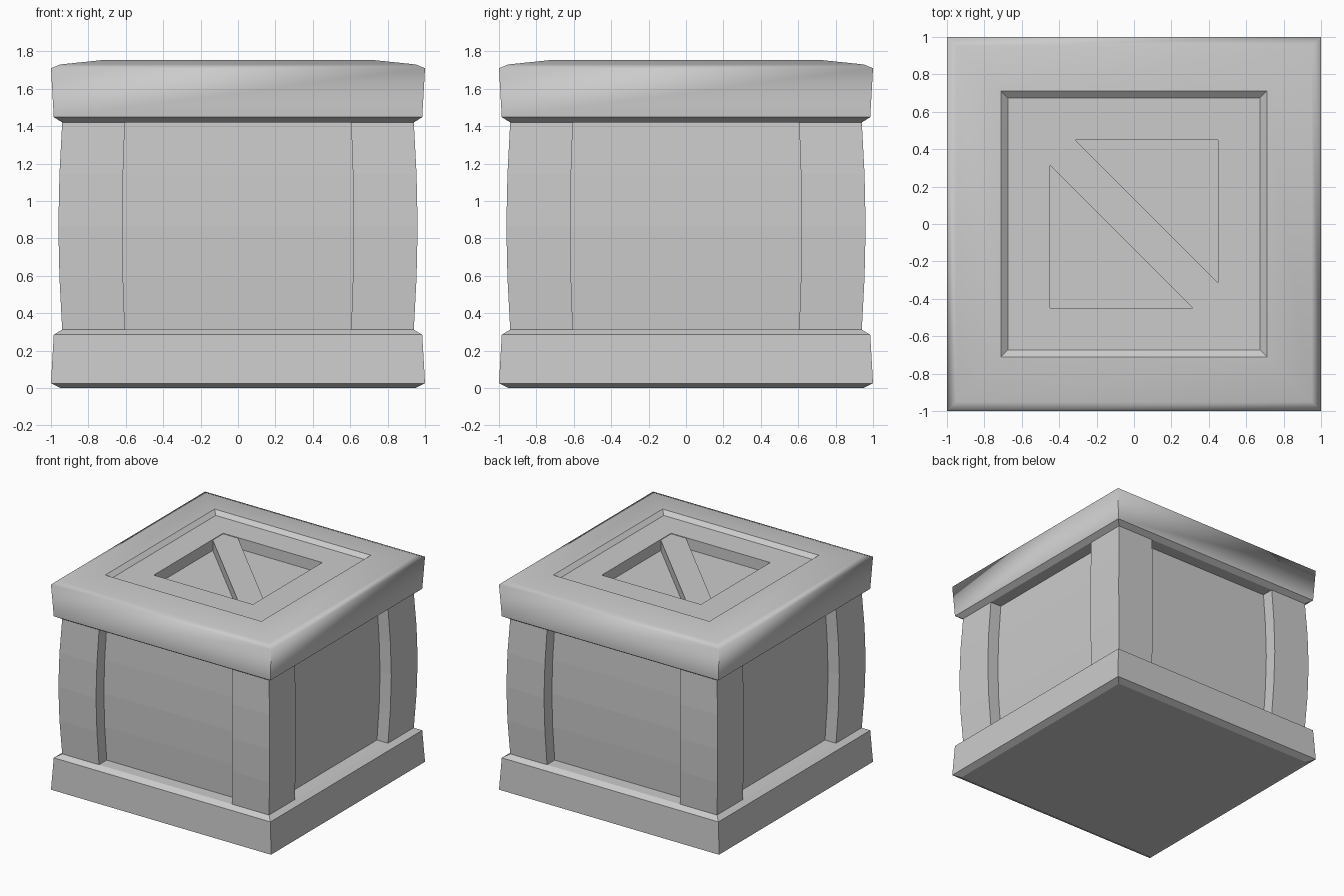
import bpy, bmesh, math

if "Cube" in bpy.data.objects:
    bpy.data.objects.remove(bpy.data.objects["Cube"])


def loft(name, outline, levels, cap_start=True, cap_end=True):
    """Stack scaled copies of a flat outline; levels are (scale, z)."""
    bm = bmesh.new()
    rings = [[bm.verts.new((x * s, y * s, z)) for x, y in outline] for s, z in levels]
    n = len(outline)
    for a, b in zip(rings, rings[1:]):
        for i in range(n):
            j = (i + 1) % n
            bm.faces.new((a[i], a[j], b[j], b[i]))
    if cap_start:
        bm.faces.new(rings[0][::-1])
    if cap_end:
        bm.faces.new(rings[-1])
    mesh = bpy.data.meshes.new(name)
    bm.to_mesh(mesh)
    bm.free()
    obj = bpy.data.objects.new(name, mesh)
    bpy.context.collection.objects.link(obj)
    return obj


square = [(-1, -1), (1, -1), (1, 1), (-1, 1)]

# Base plinth with chamfered rims
loft("base_plinth", square, [(0.95, 0), (1.0, 0.025), (0.985, 0.285), (0.94, 0.312)])

# Bulging body: four corner posts with recessed panels between them
corner = [(0.84, 0.605), (0.94, 0.605), (0.94, 0.94), (0.605, 0.94), (0.605, 0.84)]
outline = []
for k in range(4):
    c, s = round(math.cos(k * math.pi / 2)), round(math.sin(k * math.pi / 2))
    outline += [(x * c - y * s, x * s + y * c) for x, y in corner]
z0, z1, steps = 0.312, 1.42, 4
body_levels = []
for i in range(steps + 1):
    t = i / steps
    body_levels.append((1 + 0.022 * math.sin(math.pi * t), z0 + (z1 - z0) * t))
loft("crate_body", outline, body_levels, cap_start=False, cap_end=False)

# Lid: rounded rim, sloped top, stepped-down frame and square recess
lid = loft("lid", square, [
    (0.94, 1.42), (0.985, 1.448), (1.0, 1.71), (0.95, 1.73), (0.71, 1.755),
    (0.675, 1.725), (0.45, 1.725), (0.45, 1.635)])
bm = bmesh.new()
bm.from_mesh(lid.data)
for f in bm.faces:
    zs = [v.co.z for v in f.verts]
    f.smooth = min(zs) > 1.44 and max(v.co.x ** 2 + v.co.y ** 2 for v in f.verts) > 1.2
for e in bm.edges:
    a, b = e.verts
    # Keep the upright corners of the rim crisp
    if abs(a.co.z - b.co.z) > 0.2:
        e.smooth = False
bm.to_mesh(lid.data)
bm.free()

# Diagonal plank set in the lid recess
w, g = 0.45, 0.315
loft("diagonal_plank",
     [(-w, w), (-w, g), (g, -w), (w, -w), (w, -g), (-g, w)],
     [(1, 1.635), (1, 1.72)], cap_start=False)
